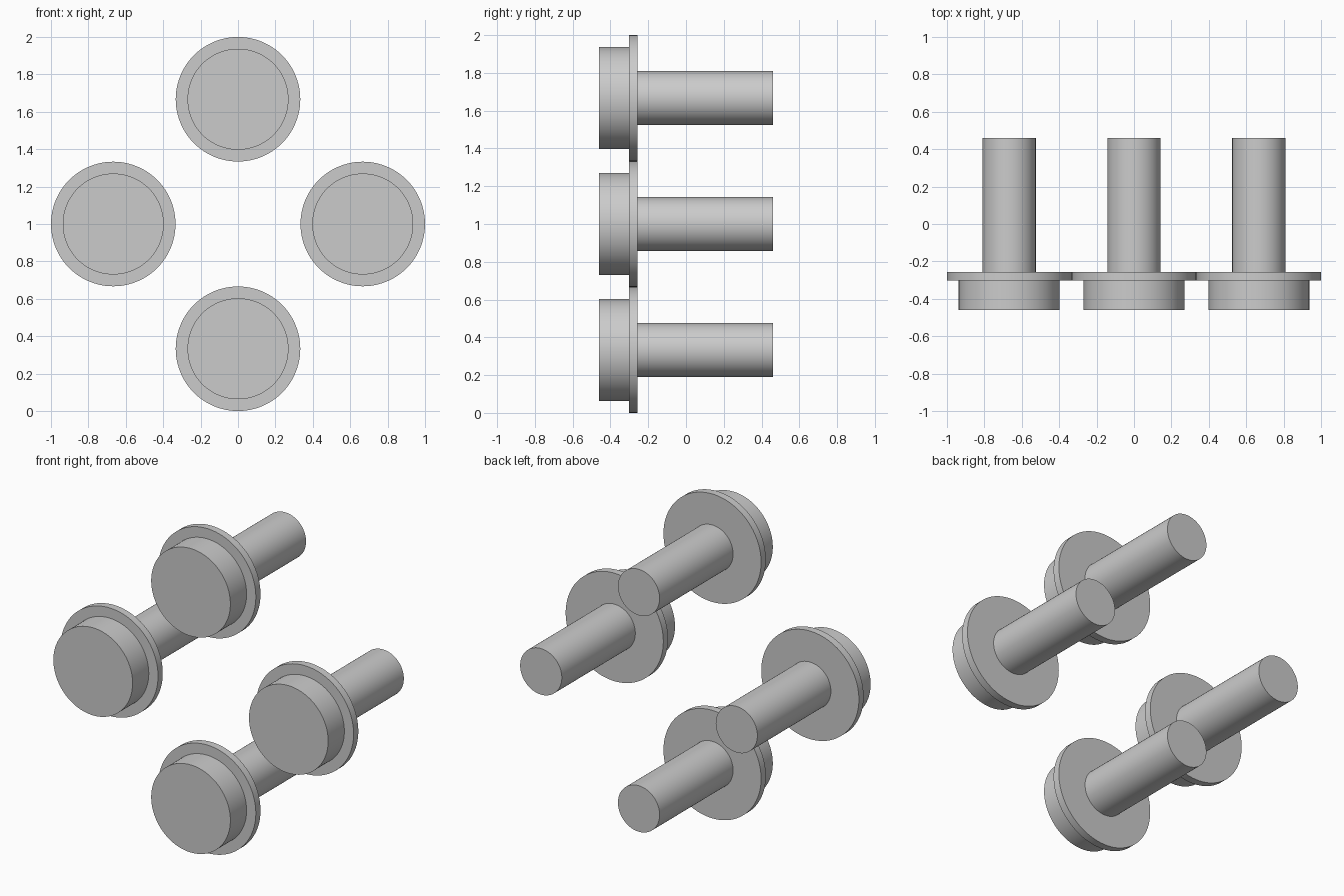
import bpy, bmesh, math
from mathutils import Matrix, Vector

if "Cube" in bpy.data.objects:
    bpy.data.objects.remove(bpy.data.objects["Cube"])

# single flat grey
grey = bpy.data.materials.new("plain_grey")
grey.diffuse_color = (0.6, 0.6, 0.6, 1)
grey.use_nodes = True
grey.node_tree.nodes["Principled BSDF"].inputs["Base Color"].default_value = grey.diffuse_color

SIDES = 96
# (radius, y) profile from cap face, over the flange, to the shaft end
PROFILE = [(0.27, -0.46), (0.27, -0.302), (0.333, -0.302), (0.333, -0.256),
           (0.142, -0.256), (0.142, 0.46)]


def make_button(name, x, z):
    """Revolve the stepped profile around the y axis and close both ends."""
    bm = bmesh.new()
    rings = []
    for r, y in PROFILE:
        rings.append([bm.verts.new((r * math.cos(2 * math.pi * i / SIDES), y,
                                    r * math.sin(2 * math.pi * i / SIDES)))
                      for i in range(SIDES)])
    for a, b in zip(rings, rings[1:]):
        for i in range(SIDES):
            j = (i + 1) % SIDES
            bm.faces.new((a[i], a[j], b[j], b[i]))
    bm.faces.new(rings[0])
    bm.faces.new(rings[-1])
    bmesh.ops.recalc_face_normals(bm, faces=bm.faces)
    mesh = bpy.data.meshes.new(name)
    bm.to_mesh(mesh)
    bm.free()
    mesh.materials.append(grey)
    obj = bpy.data.objects.new(name, mesh)
    obj.location = (x, 0, z)
    bpy.context.collection.objects.link(obj)
    # smooth sides, sharp rims
    bpy.ops.object.select_all(action='DESELECT')
    obj.select_set(True)
    bpy.context.view_layer.objects.active = obj
    bpy.ops.object.shade_smooth_by_angle(angle=math.radians(30))


# four buttons in a diamond
for name, x, z in [("button_top", 0, 1.667), ("button_bottom", 0, 0.333),
                   ("button_left", -0.667, 1), ("button_right", 0.667, 1)]:
    make_button(name, x, z)
